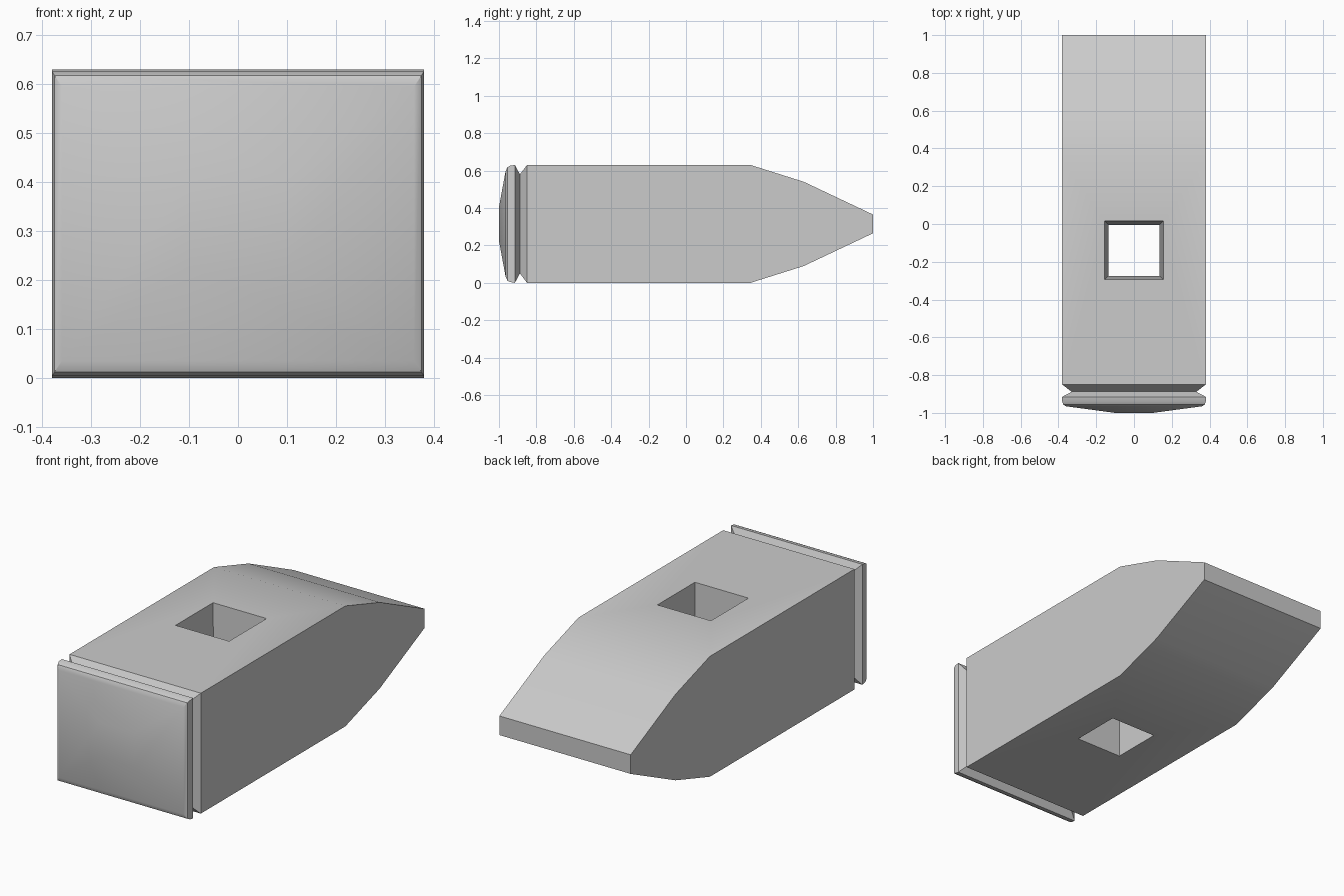
import bpy, bmesh, math

if "Cube" in bpy.data.objects:
    bpy.data.objects.remove(bpy.data.objects["Cube"])

CZ = 0.315  # height of the head's long axis


def loft(name, rings):
    """Skin a closed solid through a list of equal-length vertex rings."""
    bm = bmesh.new()
    loops = [[bm.verts.new(p) for p in ring] for ring in rings]
    for a, b in zip(loops, loops[1:]):
        n = len(a)
        for i in range(n):
            j = (i + 1) % n
            bm.faces.new((a[i], a[j], b[j], b[i]))
    bm.faces.new(loops[0])
    bm.faces.new(loops[-1])
    bmesh.ops.recalc_face_normals(bm, faces=bm.faces)
    mesh = bpy.data.meshes.new(name)
    bm.to_mesh(mesh)
    bm.free()
    obj = bpy.data.objects.new(name, mesh)
    bpy.context.collection.objects.link(obj)
    return obj


CORNERS = [(-1, -1), (1, -1), (1, 1), (-1, 1)]

# Hammer head: (y, half width, half height) from domed face to wedge tip
sections = [
    (-1.0, 0.10, 0.09), (-0.965, 0.36, 0.28), (-0.955, 0.375, 0.303),
    (-0.94, 0.38, 0.311), (-0.915, 0.38, 0.315),   # rounded rim
    (-0.888, 0.33, 0.265), (-0.85, 0.38, 0.315),   # V groove
    (0.345, 0.38, 0.315), (0.63, 0.38, 0.225), (1.0, 0.38, 0.05),
]
head = loft("hammer_head",
            [[(sx * w, y, CZ + sz * h) for sx, sz in CORNERS]
             for y, w, h in sections])

# Tapered square eye for the handle, slightly wider at the top
eye = loft("eye_cutter",
           [[(sx * r, -0.14 + sy * r, z) for sx, sy in CORNERS]
            for z, r in [(-0.1, 0.134), (0.0, 0.134), (0.63, 0.155), (0.73, 0.158)]])
eye.hide_render = True
eye.hide_viewport = False

cut = head.modifiers.new("eye", 'BOOLEAN')
cut.operation = 'DIFFERENCE'
cut.solver = 'EXACT'
cut.object = eye

bpy.ops.object.select_all(action='DESELECT')
bpy.context.view_layer.objects.active = head
head.select_set(True)
bpy.ops.object.modifier_apply(modifier=cut.name)
bpy.data.objects.remove(eye)
bpy.ops.object.shade_smooth_by_angle(angle=math.radians(30))
